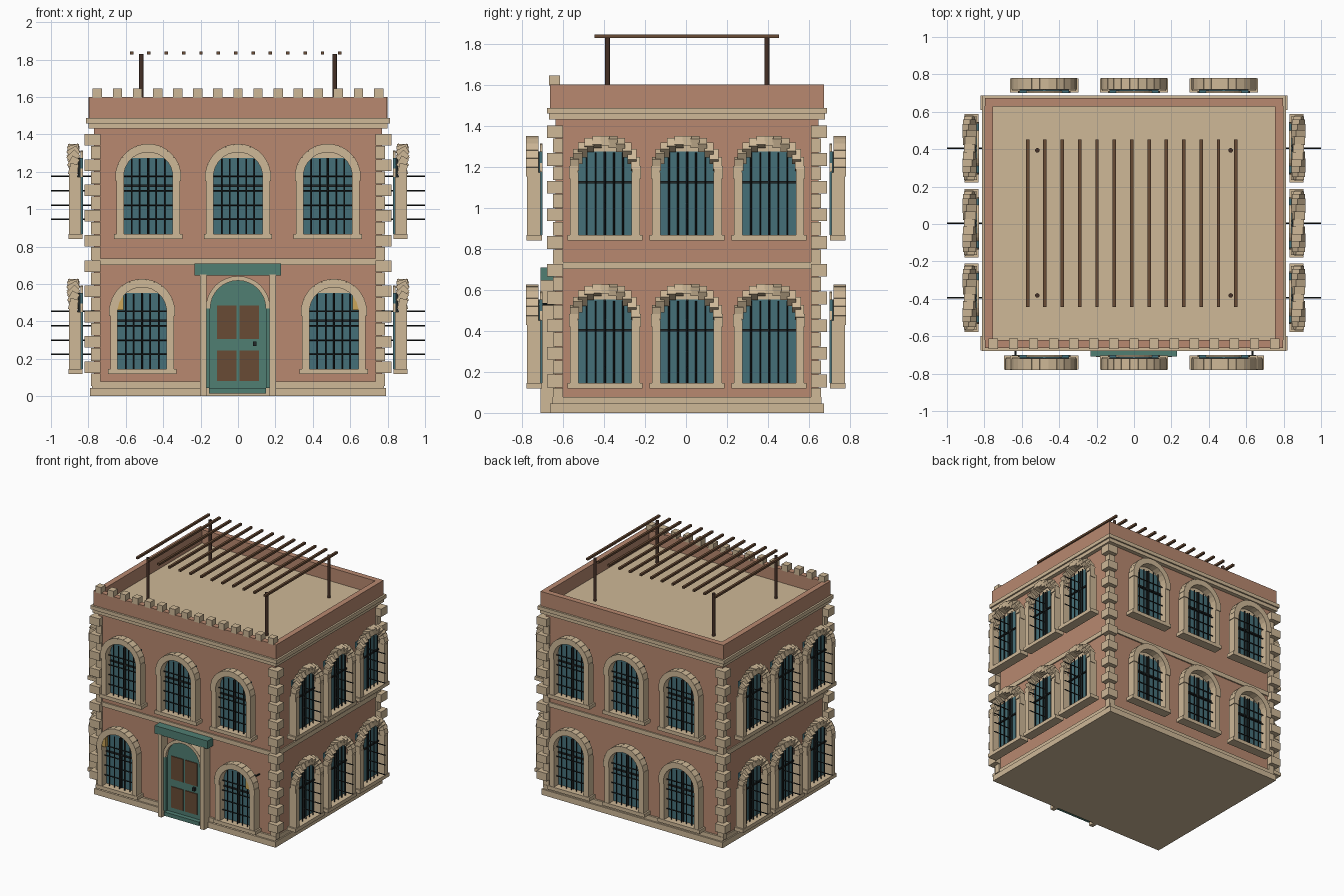
import bpy, bmesh
from math import pi, sin, cos
from mathutils import Matrix, Vector

if "Cube" in bpy.data.objects:
    bpy.data.objects.remove(bpy.data.objects["Cube"])

COL = dict(brick=(.48, .25, .16), stone=(.62, .48, .31), glass=(.06, .16, .19), green=(.08, .21, .17),
           wood=(.14, .07, .035), timber=(.06, .03, .02), iron=(.015, .02, .02), gold=(.6, .38, .1))
mats = {}
for k, c in COL.items():
    mats[k] = bpy.data.materials.new(k)
    mats[k].diffuse_color = (*c, 1)
parts = {}          # part name -> (bmesh, colour)


def bm_of(name, col):
    return parts.setdefault(name, (bmesh.new(), col))[0]


def box(name, col, c, size, rot_y=0):
    m = Matrix.Translation(c) @ Matrix.Rotation(rot_y, 4, 'Y') @ Matrix.Diagonal((*size, 1))
    bmesh.ops.create_cube(bm_of(name, col), size=1, matrix=m)


def span(name, col, x0, x1, y0, y1, z0, z1):
    box(name, col, ((x0+x1)/2, (y0+y1)/2, (z0+z1)/2), (x1-x0, y1-y0, z1-z0))


def rod(name, col, c, r, length, axis='Z', n=8):
    rot = {'Z': Matrix(), 'X': Matrix.Rotation(pi/2, 4, 'Y'), 'Y': Matrix.Rotation(pi/2, 4, 'X')}[axis]
    bmesh.ops.create_cone(bm_of(name, col), cap_ends=True, segments=n, radius1=r, radius2=r,
                          depth=length, matrix=Matrix.Translation(c) @ rot.to_4x4())


def prism(name, col, front, back):
    bm = bm_of(name, col)
    a = [bm.verts.new(p) for p in front]
    b = [bm.verts.new(p) for p in back]
    bm.faces.new(a)
    bm.faces.new(b[::-1])
    for i in range(len(a)):
        j = (i+1) % len(a)
        bm.faces.new((a[j], a[i], b[i], b[j]))


def arc(r, n=16):
    return [(r*cos(pi*i/n), r*sin(pi*i/n)) for i in range(n+1)]


# Main walls, plinth, belt course and cornice
CY = .005


def layer(name, col, hx, hy, z0, z1):
    span(name, col, -hx, hx, CY-hy, CY+hy, z0, z1)


layer("plinth", 'stone', .79, .667, 0, .045)
layer("plinth", 'stone', .78, .655, .045, .078)
layer("walls", 'brick', .77, .64, .07, 1.44)
layer("belt_course", 'stone', .78, .65, .70, .735)
layer("cornice", 'stone', .80, .672, 1.43, 1.458)
layer("cornice", 'stone', .812, .683, 1.458, 1.487)
layer("roof_floor", 'stone', .76, .63, 1.48, 1.495)

# Parapet ring and front battlements
for s in (-1, 1):
    box("parapet", 'brick', (0, CY+s*.646, 1.543), (1.594, .044, .115))
    box("parapet", 'brick', (s*.776, CY, 1.543), (.044, 1.25, .115))
for i in range(15):
    box("battlements", 'stone', (-.752+i*.1074, -.64, 1.62), (.05, .054, .05))

# Corner quoins, alternately large and small
for j in range(20):
    z = 1.37-.0675*j
    out = 0 if j % 2 else 1
    for sx in (-1, 1):
        for sy in (-1, 1):
            x1, y1 = (.82, .682) if out else (.786, .652)
            box("quoins", 'stone', (sx*(.735+x1)/2, CY+sy*(.605+y1)/2, z),
                (x1-.735, y1-.605, .062 if out else .0675))


# Arched window with sill, jambs, voussoirs, glazing and iron grille
def window(axis, s, c, z0):
    front = axis == 'Y'

    def P(u, d, z):
        return (c+u, s*(.70+d), z0+z) if front else (s*(.83+d), c+u, z0+z)

    def S(w, d, h):
        return (w, d, h) if front else (d, w, h)

    box("window_sills", 'stone', P(0, .04, -.014), S(.366, .075, .028))
    for k in (-1, 1):
        box("window_jambs", 'stone', P(k*.15, .042, .152), S(.04, .064, .304))
    box("window_glass", 'glass', P(0, .008, .203), S(.264, .016, .407))
    box("window_muntins", 'iron', P(0, .02, .203), S(.012, .01, .407))
    box("window_muntins", 'iron', P(0, .02, .257), S(.264, .01, .012))
    prism("window_lunettes", 'stone', [P(u, .012, .305+z) for u, z in arc(.14)],
          [P(u, 0, .305+z) for u, z in arc(.14)])
    for i in range(13):
        a = pi*i/12
        box("window_voussoirs", 'stone', P(.153*cos(a), .05, .305+.153*sin(a)),
            S(.044, .06, .045), pi/2-a)
    for i in range(-2, 3):
        rod("grille_uprights", 'iron', P(i*.044, .04, .2), .004, .4)
    for i in range(1, 5):
        rod("grille_crossbars", 'iron', P(0, .04, .077*i), .004, .26, 'X')


for z0 in (.146, .868):
    for k in (-1, 0, 1):
        for s in (-1, 1):
            window('X', s, CY+.4*k, z0)
        window('Y', 1, .48*k, z0)
        if z0 > .5:
            window('Y', -1, .48*k, z0)
        elif k:
            window('Y', -1, .513*k, z0)

# Doorway: pilasters, arched leaf, panels, sign board, step
for s in (-1, 1):
    span("door_pilasters", 'stone', *sorted((s*.168, s*.202)), -.71, -.63, 0, .65)
    span("door_jambs", 'green', *sorted((s*.15, s*.168)), -.685, -.63, .045, .47)
    for z0, z1 in ((.08, .245), (.305, .485)):
        span("door_panels", 'wood', *sorted((s*.008, s*.113)), -.672, -.65, z0, z1)
leaf = [(-.155, .045), (.155, .045)] + [(u, .47+z) for u, z in arc(.155)]
prism("door_leaf", 'green', [(u, -.665, z) for u, z in leaf], [(u, -.63, z) for u, z in leaf])
ring_o, ring_i = arc(.172), arc(.148)
for i in range(16):
    q = [ring_o[i], ring_o[i+1], ring_i[i+1], ring_i[i]]
    prism("door_arch", 'stone', [(u, -.69, .47+z) for u, z in q], [(u, -.63, .47+z) for u, z in q])
span("door_header", 'green', -.232, .23, -.708, -.64, .645, .708)
span("door_step", 'green', -.155, .15, -.70, -.63, .015, .045)
box("door_handle", 'iron', (.09, -.675, .28), (.02, .02, .025))

# Wall lanterns on brackets
for s in (-1, 1):
    box("lanterns", 'gold', (s*.628, -.76, .50), (.034, .034, .08))
    rod("lantern_brackets", 'iron', (s*.634, -.70, .53), .006, .12, 'Y')

# Roof pergola: four posts and thirteen slats
for x in (-.517, .517):
    for y in (-.382, .394):
        rod("pergola_posts", 'timber', (x, y, 1.66), .012, .34, n=12)
for i in range(13):
    box("pergola_slats", 'wood', (-.569+.0928*i, .004, 1.836), (.018, .898, .016))

# Turn every collected part into an object
for name, (bm, col) in parts.items():
    bmesh.ops.recalc_face_normals(bm, faces=bm.faces[:])
    me = bpy.data.meshes.new(name)
    bm.to_mesh(me)
    bm.free()
    me.materials.append(mats[col])
    bpy.context.collection.objects.link(bpy.data.objects.new(name, me))

for m in bpy.data.materials:
    if m.users and not m.is_grease_pencil:
        m.use_nodes = True
        m.node_tree.nodes["Principled BSDF"].inputs["Base Color"].default_value = m.diffuse_color
